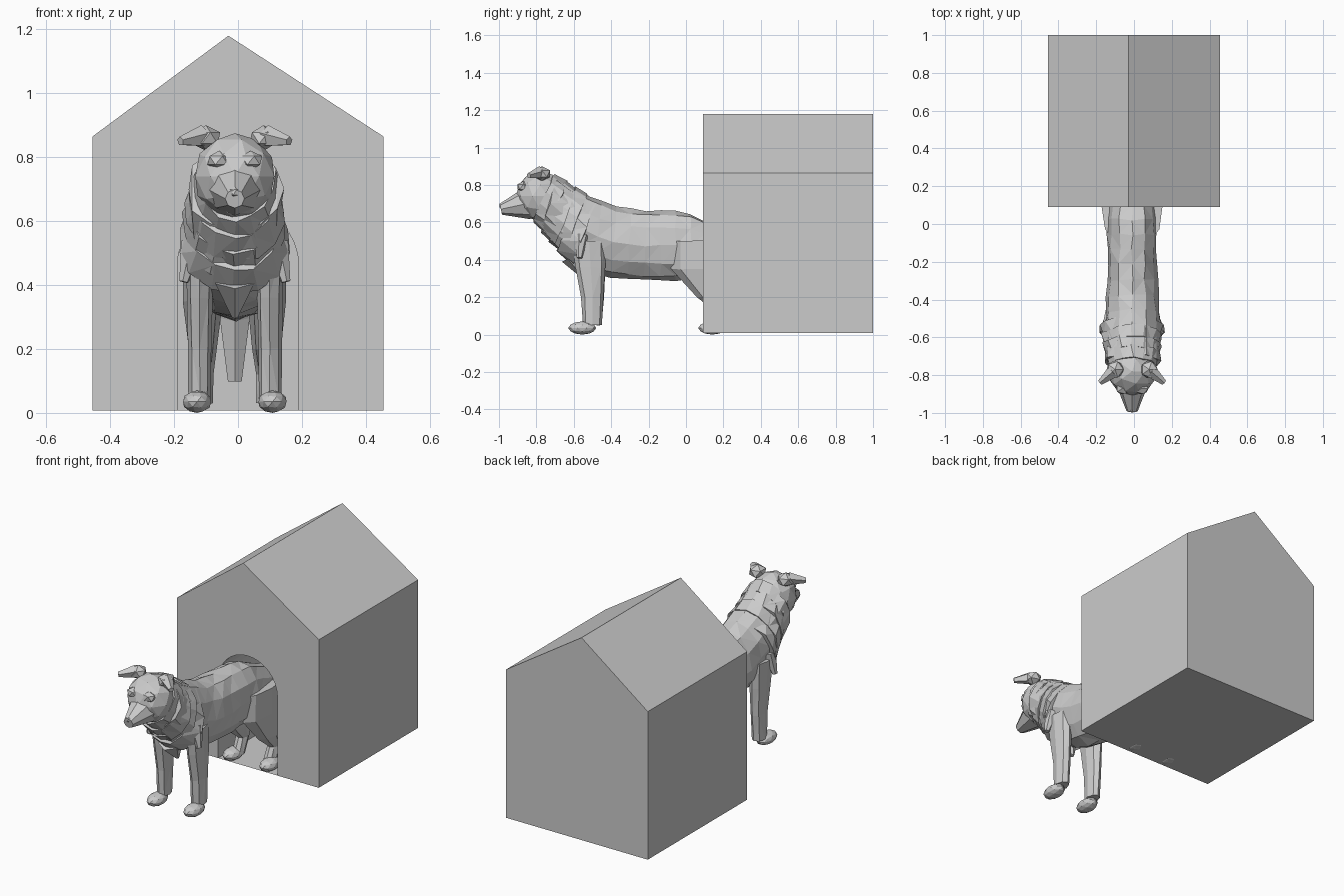
import bpy, bmesh, random
from math import sin, cos, pi
from mathutils import Vector, Matrix

random.seed(4)
if "Cube" in bpy.data.objects:
    bpy.data.objects.remove(bpy.data.objects["Cube"], do_unlink=True)

grey = bpy.data.materials.new("plain grey")
grey.use_nodes = True
grey.diffuse_color = (0.6, 0.6, 0.6, 1)
shader = grey.node_tree.nodes["Principled BSDF"]
shader.inputs["Base Color"].default_value = grey.diffuse_color

DOG_X = -0.01


def finish(name, bm, shift=0.0):
    bmesh.ops.recalc_face_normals(bm, faces=bm.faces)
    mesh = bpy.data.meshes.new(name)
    bm.to_mesh(mesh)
    bm.free()
    mesh.materials.append(grey)
    obj = bpy.data.objects.new(name, mesh)
    obj.location.x = shift
    bpy.context.collection.objects.link(obj)


def loft(name, rings, sides, jitter):
    """Skin elliptical rings given as (half width, one edge point, opposite edge point)."""
    bm = bmesh.new()
    loops = []
    for half, start, end in rings:
        middle, arm = (start + end) / 2, (start - end) / 2
        loop = []
        for i in range(sides):
            angle = 2 * pi * i / sides
            point = middle + arm * cos(angle) + Vector((half * sin(angle), 0, 0))
            noise = Vector([random.uniform(-jitter, jitter) for axis in "xyz"])
            loop.append(bm.verts.new(point + noise))
        loops.append(loop)
    for near, far in zip(loops, loops[1:]):
        for i in range(sides):
            bm.faces.new((near[i - 1], near[i], far[i], far[i - 1]))
    bm.faces.new(loops[0])
    bm.faces.new(loops[-1])
    bmesh.ops.triangulate(bm, faces=bm.faces[:])
    finish(name, bm, DOG_X)


def limb(name, x, stations):
    """Stack level rings given as (y, z, half depth); width follows from depth."""
    rings = []
    for y, z, depth in stations:
        centre, reach = Vector((x, y, z)), Vector((0, depth, 0))
        rings.append((0.025 + depth / 5, centre - reach, centre + reach))
    loft(name, rings, sides=8, jitter=0.002)


def blob(name, centre, size, detail=2):
    bm = bmesh.new()
    place = Matrix.Translation(centre) @ Matrix.Diagonal((*size, 1))
    bmesh.ops.create_icosphere(bm, subdivisions=detail, radius=1, matrix=place)
    finish(name, bm, DOG_X)


def taper(name, base, tip, width, end_width, sides=6):
    """Cone frustum running from base to tip."""
    base, tip = Vector(base), Vector(tip)
    axis = tip - base
    place = Matrix.Translation((base + tip) / 2) @ axis.to_track_quat("Z", "Y").to_matrix().to_4x4()
    bm = bmesh.new()
    bmesh.ops.create_cone(bm, cap_ends=True, segments=sides, radius1=width,
                          radius2=end_width, depth=axis.length, matrix=place)
    finish(name, bm, DOG_X)


# Kennel: gabled shell with an arched doorway running into a chamber
half_width, front_y, back_y = 0.455, 0.09, 1.0
base, eave, ridge = 0.007, 0.865, 1.18
door_radius, spring, chamber_depth, arch_steps = 0.19, 0.46, 0.7, 16

gable = [(-half_width, base), (-half_width, eave), (-0.03, ridge),
         (half_width, eave), (half_width, base)]
arch = [(door_radius, base)]
for step in range(arch_steps + 1):
    angle = pi * step / arch_steps
    arch.append((door_radius * cos(angle), spring + door_radius * sin(angle)))
arch.append((-door_radius, base))

bm = bmesh.new()


def outline(points, y):
    return [bm.verts.new((x, y, z)) for x, z in points]


front, back = outline(gable, front_y), outline(gable, back_y)
door, chamber_end = outline(arch, front_y), outline(arch, front_y + chamber_depth)
bm.faces.new(front + door)
bm.faces.new(back)
bm.faces.new(chamber_end)
for near, far in ((front, back), (door, chamber_end)):
    for i in range(1, len(near)):
        bm.faces.new((near[i - 1], near[i], far[i], far[i - 1]))
# Underside and chamber floor
bm.faces.new((front[0], back[0], back[-1], front[-1], door[0], door[-1]))
bm.faces.new((door[0], door[-1], chamber_end[-1], chamber_end[0]))
finish("kennel", bm)

# Dog trunk: level back, falling at the rump and rising into the neck
trunk = []
trunk_steps = 13
for step in range(trunk_steps + 1):
    along = step / trunk_steps
    neck = max(0, 2 * along - 1)
    rump = max(0, 1 - 3 * along)
    y = 0.34 - 1.03 * along
    spine = Vector((0, y, 0.66 + 0.18 * neck ** 2 - 0.16 * rump))
    belly = Vector((0, y - 0.08 * neck, 0.29 + 0.28 * neck ** 3 + 0.1 * rump))
    trunk.append((0.13 + 0.02 * neck - 0.07 * rump ** 2, spine, belly))
loft("dog_body", trunk, sides=12, jitter=0.006)

# Overlapping ruff tiers, each flaring back towards the shoulders
nape_low, nape_high = Vector((0, -0.54, 0.75)), Vector((0, -0.7, 0.86))
chest_low, chest_high = Vector((0, -0.69, 0.44)), Vector((0, -0.82, 0.6))
nape_flare, chest_flare = Vector((0, 0.06, -0.04)), Vector((0, 0.08, -0.07))
tiers = 4
for tier in range(tiers):
    up = tier / (tiers - 1)
    nape, chest = nape_low.lerp(nape_high, up), chest_low.lerp(chest_high, up)
    width = 0.145 - 0.02 * up
    flared = width + 0.03 - 0.01 * up
    loft(f"ruff_tier_{tier + 1}",
         [(width, nape, chest), (flared, nape + nape_flare, chest + chest_flare)],
         sides=14, jitter=0.008)

# Head, muzzle, nose, chest tuft and tail
blob("head", (0, -0.78, 0.74), (0.13, 0.13, 0.135))
taper("muzzle", (0, -0.85, 0.7), (0, -0.99, 0.67), 0.085, 0.03, sides=8)
blob("nose", (0, -0.98, 0.69), (0.02, 0.02, 0.02), detail=1)
taper("chest_tuft", (0, -0.6, 0.42), (0, -0.54, 0.3), 0.07, 0.01)
taper("tail_root", (0, 0.3, 0.5), (0, 0.4, 0.3), 0.035, 0.05)
taper("tail", (0, 0.4, 0.34), (0, 0.42, 0.1), 0.06, 0.025)

for side, label in ((1, "left"), (-1, "right")):
    # Folded ear: raised root and drooping tip
    blob(f"{label}_ear_root", (side * 0.09, -0.77, 0.86), (0.05, 0.05, 0.04), detail=1)
    taper(f"{label}_ear_tip", (side * 0.1, -0.78, 0.865), (side * 0.17, -0.84, 0.85),
          0.036, 0.015, sides=5)
    blob(f"{label}_brow", (side * 0.05, -0.87, 0.79), (0.04, 0.035, 0.03), detail=1)
    taper(f"{label}_shoulder_tuft", (side * 0.13, -0.56, 0.53), (side * 0.16, -0.57, 0.41),
          0.04, 0.015)

    # Legs, with the haunch bending back to the hock
    limb(f"{label}_front_leg", side * 0.11,
         [(-0.52, 0.5, 0.09), (-0.51, 0.36, 0.08), (-0.5, 0.2, 0.06), (-0.5, 0.05, 0.05)])
    limb(f"{label}_hind_leg", side * 0.1,
         [(0.1, 0.5, 0.18), (0.1, 0.35, 0.18), (0.16, 0.2, 0.1), (0.2, 0.12, 0.04),
          (0.16, 0.03, 0.04)])
    for end, y in (("front", -0.555), ("hind", 0.14)):
        blob(f"{label}_{end}_paw", (side * 0.118, y, 0.035), (0.046, 0.075, 0.035))
